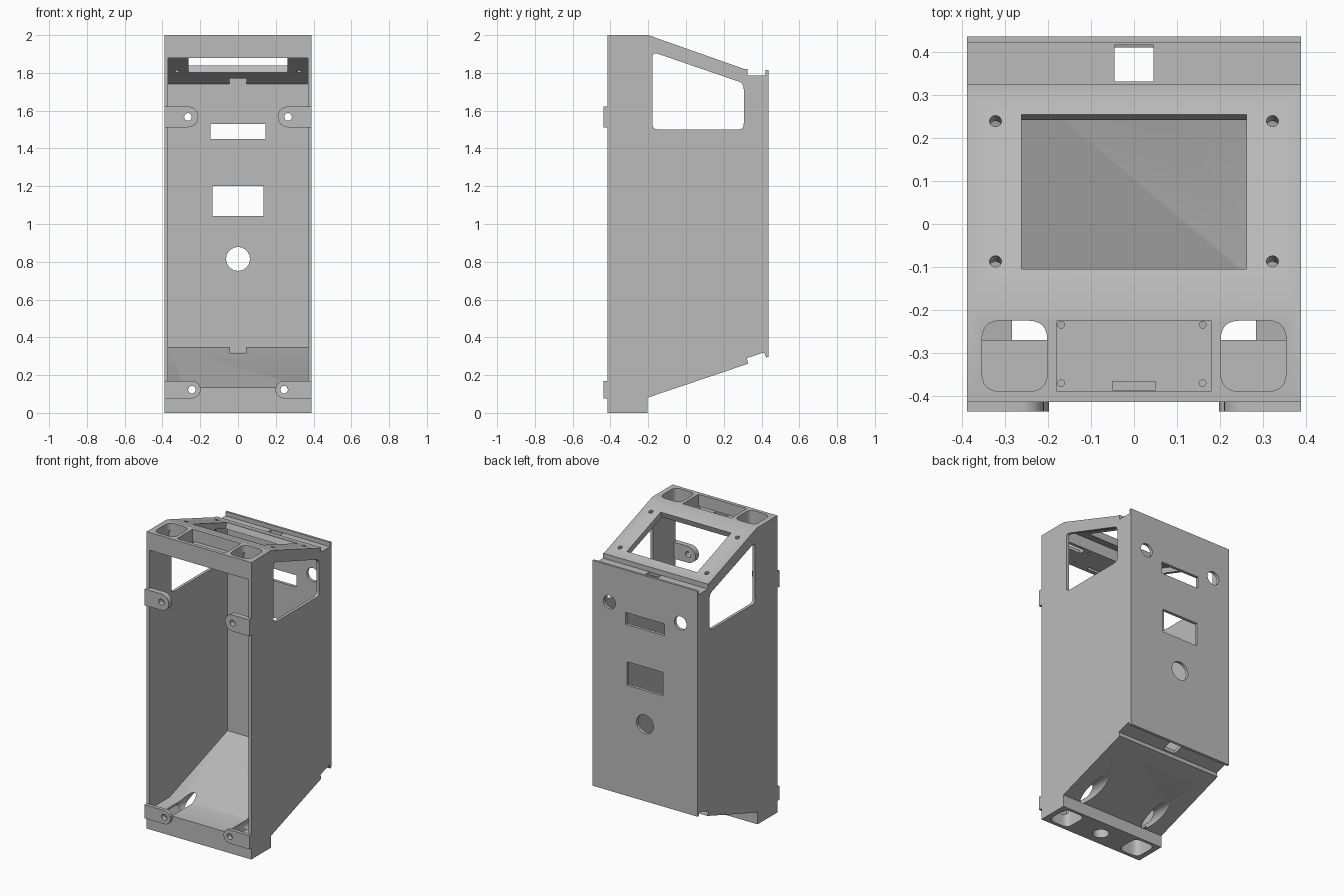
import bpy, bmesh, math
from mathutils import Vector, Matrix

if "Cube" in bpy.data.objects:
    bpy.data.objects.remove(bpy.data.objects["Cube"], do_unlink=True)

grey = bpy.data.materials.new("plain grey")
grey.use_nodes = True
grey.diffuse_color = (0.5, 0.5, 0.5, 1)
grey.node_tree.nodes["Principled BSDF"].inputs["Base Color"].default_value = (0.5, 0.5, 0.5, 1)

PLACE = {"x": lambda a, b, d: (d, a, b),
         "y": lambda a, b, d: (a, d, b),
         "z": lambda a, b, d: (a, b, d)}


def prism(name, pts, axis, lo, hi, matrix=None):
    """Extrude a 2D outline along an axis from lo to hi."""
    bm = bmesh.new()
    face = bm.faces.new([bm.verts.new(PLACE[axis](a, b, lo)) for a, b in pts])
    new = bmesh.ops.extrude_face_region(bm, geom=[face])["geom"]
    shift = Vector(PLACE[axis](0, 0, hi - lo))
    bmesh.ops.translate(bm, vec=shift, verts=[v for v in new if isinstance(v, bmesh.types.BMVert)])
    if matrix:
        bm.transform(matrix)
    bmesh.ops.recalc_face_normals(bm, faces=bm.faces)
    mesh = bpy.data.meshes.new(name)
    bm.to_mesh(mesh)
    bm.free()
    mesh.materials.append(grey)
    ob = bpy.data.objects.new(name, mesh)
    bpy.context.collection.objects.link(ob)
    return ob


def rect(x0, x1, y0, y1):
    return [(x0, y0), (x1, y0), (x1, y1), (x0, y1)]


def circle(cx, cy, r, n=32):
    return [(cx + r * math.cos(i * math.tau / n), cy + r * math.sin(i * math.tau / n)) for i in range(n)]


def rounded(pts, r, steps=6):
    """Round every corner of an outline."""
    out = []
    for i, p in enumerate(pts):
        p = Vector(p)
        a = p + (Vector(pts[i - 1]) - p).normalized() * r
        b = p + (Vector(pts[(i + 1) % len(pts)]) - p).normalized() * r
        for s in range(steps + 1):
            t = s / steps
            w = 2 * t * (1 - t) * 1.2
            u, v = (1 - t) ** 2, t ** 2
            out.append((a * u + p * w + b * v) / (u + v + w))
    return [tuple(q) for q in out]


def cut(ob, pts, axis, lo, hi, matrix=None):
    """Subtract a prism from a part."""
    cutter = prism("cutter", pts, axis, lo, hi, matrix)
    cutter.hide_render = True
    mod = ob.modifiers.new("cut", "BOOLEAN")
    mod.operation, mod.solver, mod.object = "DIFFERENCE", "EXACT", cutter
    bpy.context.view_layer.objects.active = ob
    bpy.ops.object.modifier_apply(modifier=mod.name)
    bpy.data.objects.remove(cutter, do_unlink=True)


# Shell: side outline, then hollowed from the open front
W, WALL = 0.39, 0.37
BACK, INNER = 0.437, 0.417
shell = prism("enclosure_shell", [
    (-0.415, 0), (-0.205, 0), (-0.205, 0.08), (0.328, 0.26), (0.322, 0.29), (0.414, 0.32),
    (0.424, 0.293), (BACK, 0.297), (BACK, 1.815), (0.422, 1.815), (0.422, 1.787),
    (0.325, 1.787), (0.325, 1.82), (0.31, 1.82), (-0.2, 2), (-0.415, 2)], "x", -W, W)
cut(shell, [(-0.6, 0.135), (-0.2, 0.135), (INNER, 0.347), (INNER, 1.742),
            (-0.205, 1.957), (-0.205, 1.88), (-0.6, 1.88)], "x", -WALL, WALL)

# Side windows through both walls
cut(shell, rounded([(-0.178, 1.5), (0.306, 1.5), (0.306, 1.745), (-0.178, 1.911)], 0.035), "x", -1, 1)

# Sloped screen opening with its screw holes, square to the slope
tilt = Matrix.Translation((0, 0, 1.9294)) @ Matrix.Rotation(-math.atan(0.353), 4, "X")
k = math.sqrt(1 + 0.353 ** 2)
cut(shell, rect(-0.262, 0.262, -0.105 * k, 0.255 * k), "z", -0.08, 0.08, tilt)
for x in (-0.323, 0.323):
    for y in (-0.087, 0.24):
        cut(shell, circle(x, y * k, 0.014, 16), "z", -0.08, 0.08, tilt)

# Back panel ports
cut(shell, rect(-0.145, 0.145, 1.45, 1.53), "y", 0.35, 0.6)
cut(shell, rect(-0.135, 0.135, 1.042, 1.2), "y", 0.35, 0.6)
cut(shell, circle(0, 0.815, 0.063), "y", 0.35, 0.6)

# Latch notches in the top and bottom ledges
cut(shell, rect(-0.045, 0.045, 0.332, 0.418), "z", 1.6, 1.9)
cut(shell, rect(-0.045, 0.045, 0.332, 0.412), "z", 0.2, 0.5)

# Top centre recess with slot and screw holes
cut(shell, rect(-0.18, 0.18, -0.391, -0.225), "z", 1.92, 2.1)
cut(shell, rect(-0.05, 0.05, -0.387, -0.367), "z", 1.85, 1.95)
for x in (-0.17, 0.16):
    for y in (-0.371, -0.235):
        cut(shell, circle(x, y, 0.008, 12), "z", 1.85, 1.95)

# Blind hole under the base
cut(shell, circle(0, -0.315, 0.05), "z", -0.1, 0.1)

for s in (-1, 1):
    x0, x1 = sorted((s * 0.202, s * 0.355))
    pocket = rounded(rect(x0, x1, -0.391, -0.225), 0.05)
    # Rounded pockets above and below, the upper one open at its rear
    cut(shell, pocket, "z", 1.9, 2.1)
    cut(shell, [(x, max(y, -0.27)) for x, y in rect(x0, x1, -0.27, -0.225)], "z", 1.85, 1.95)
    cut(shell, pocket, "z", -0.1, 0.12)
    # Screwdriver channels behind the tabs
    cut(shell, circle(s * 0.244, 0.122, 0.043), "y", -0.4, 0.3)
    cut(shell, circle(s * 0.244, 0.122, 0.02, 20), "y", -0.6, -0.3)
    cut(shell, circle(s * 0.265, 1.567, 0.045), "y", 0.35, 0.6)

# Mounting tabs on the front edges
for s, side in ((-1, "right"), (1, "left")):
    for level, cx, cz, r, depth in (("upper", 0.265, 1.567, 0.055, -0.4), ("lower", 0.244, 0.123, 0.046, -0.412)):
        arc = [(s * (cx - r * math.sin(i * math.pi / 16)), cz + r * math.cos(i * math.pi / 16)) for i in range(17)]
        tab = prism(f"{level}_{side}_tab", [(s * W, cz + r)] + arc + [(s * W, cz - r)], "y", -BACK, depth)
        cut(tab, circle(s * cx, cz, 0.02, 20), "y", -0.6, -0.3)

# Smooth the round holes while keeping edges sharp
for ob in bpy.context.collection.objects:
    if ob.type == "MESH" and ob.data.materials and ob.data.materials[0] == grey:
        bpy.ops.object.select_all(action="DESELECT")
        ob.select_set(True)
        bpy.context.view_layer.objects.active = ob
        bpy.ops.object.shade_smooth_by_angle(angle=math.radians(30))
